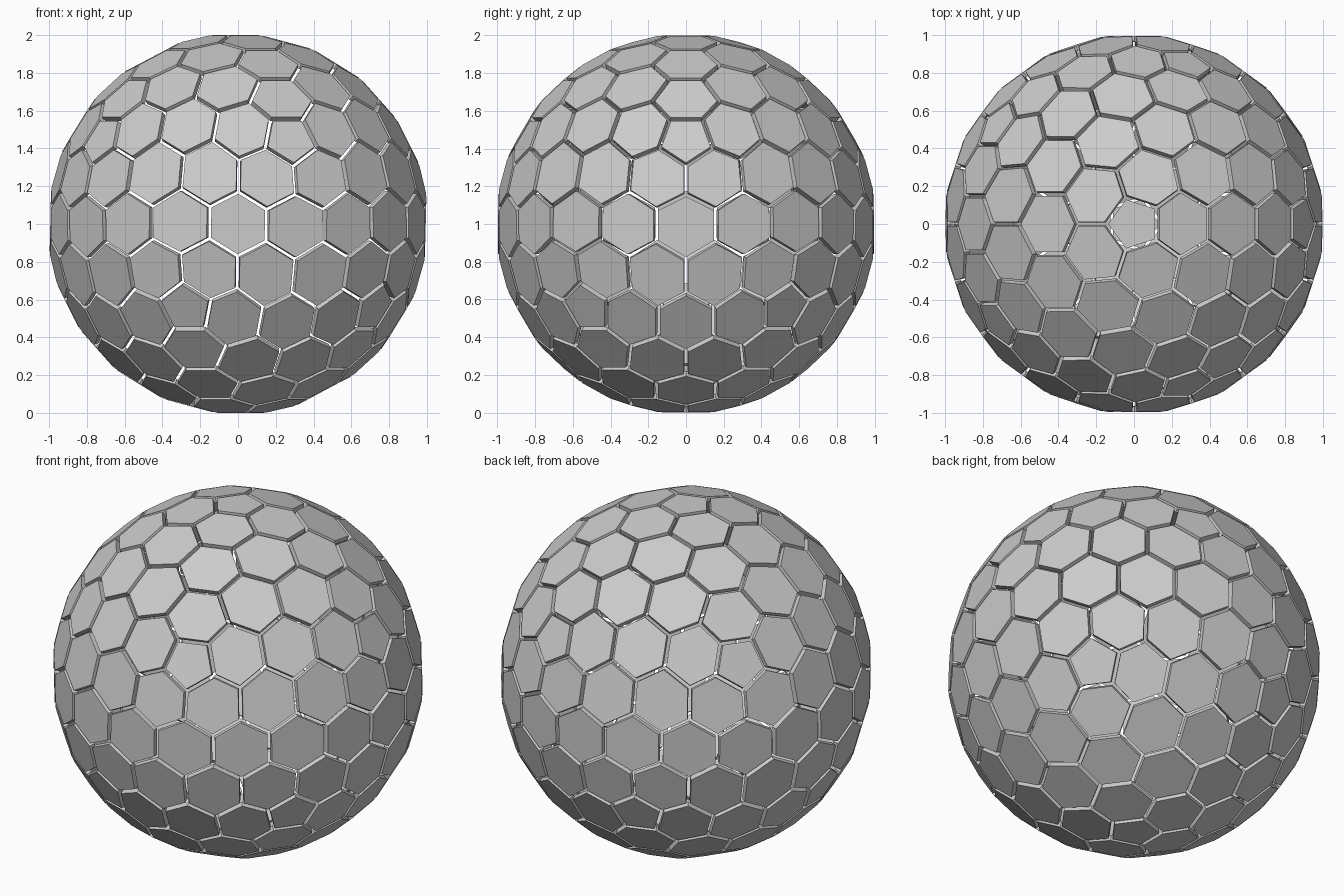
import bpy, bmesh, math
from mathutils import Vector

if "Cube" in bpy.data.objects:
    bpy.data.objects.remove(bpy.data.objects["Cube"])

GAP = 0.024      # clear space between neighbouring panels
THICK = 0.03     # panel thickness

# Guide sphere: icosahedron halved twice, every point pushed onto the unit sphere
guide = bmesh.new()
bmesh.ops.create_icosphere(guide, subdivisions=1, radius=1.0)
for step in range(2):
    bmesh.ops.subdivide_edges(guide, edges=guide.edges[:], cuts=1, use_grid_fill=True)
    for v in guide.verts:
        v.co.normalize()
guide.verts.ensure_lookup_table()

# Scale so the pole pentagons sit at the very top and bottom
pole = max(guide.verts, key=lambda v: v.co.z)
scale = 1.0 / (sum(f.calc_center_median().z for f in pole.link_faces) / len(pole.link_faces))


def panel_outline(v):
    """Corners around one guide point, ordered and pulled in by half the gap."""
    n = v.co.normalized()
    u = n.orthogonal().normalized()
    w = n.cross(u)
    pts = [f.calc_center_median() * scale for f in v.link_faces]
    pts.sort(key=lambda p: math.atan2(p.dot(w), p.dot(u)))
    out = []
    for i, p in enumerate(pts):
        a = (pts[i - 1] - p).normalized()
        b = (pts[(i + 1) % len(pts)] - p).normalized()
        out.append(p + (a + b) * (GAP / 2 / math.sin(a.angle(b))))
    return n, out


# Panels: one solid hexagonal or pentagonal slab per guide point
bm = bmesh.new()
lift = Vector((0, 0, 1))
for v in guide.verts:
    n, outline = panel_outline(v)
    outer = [bm.verts.new(p + lift) for p in outline]
    inner = [bm.verts.new(p - n * THICK + lift) for p in outline]
    bm.faces.new(outer)
    bm.faces.new(inner[::-1])
    k = len(outer)
    for i in range(k):
        j = (i + 1) % k
        bm.faces.new((outer[i], inner[i], inner[j], outer[j]))
guide.free()
bmesh.ops.recalc_face_normals(bm, faces=bm.faces[:])

mesh = bpy.data.meshes.new("sphere_panels")
bm.to_mesh(mesh)
bm.free()
grey = bpy.data.materials.new("light grey")
grey.diffuse_color = (0.6, 0.6, 0.6, 1)
grey.use_nodes = True
grey.node_tree.nodes["Principled BSDF"].inputs["Base Color"].default_value = grey.diffuse_color
mesh.materials.append(grey)
obj = bpy.data.objects.new("sphere_panels", mesh)
bpy.context.collection.objects.link(obj)
